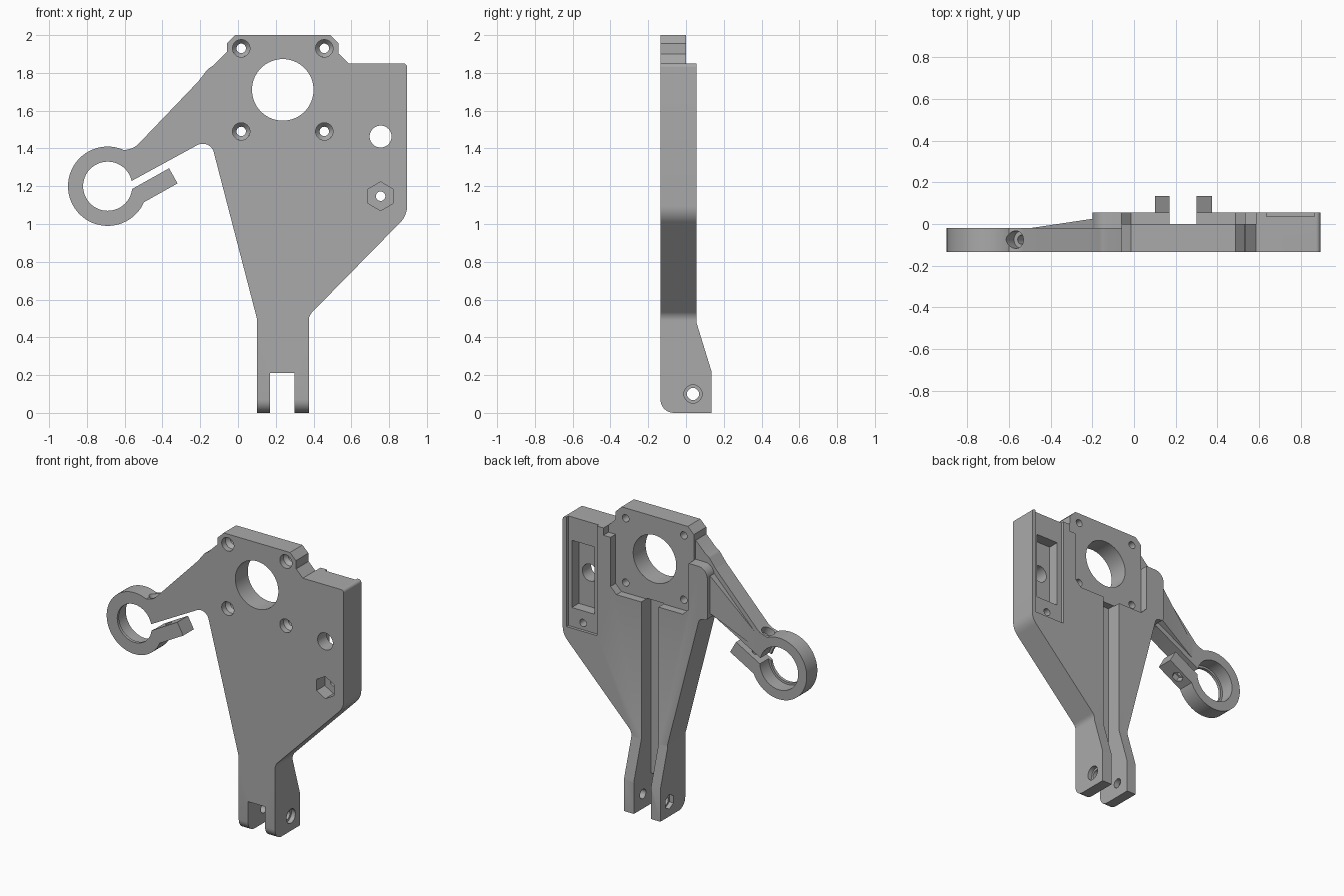
import bpy, bmesh, math
from mathutils import Vector, Matrix

if "Cube" in bpy.data.objects:
    bpy.data.objects.remove(bpy.data.objects["Cube"], do_unlink=True)

FRONT, ARM_BACK, MOTOR_BACK, BACK = -0.135, -0.02, 0.0, 0.055

grey = bpy.data.materials.new("plain grey")
grey.use_nodes = True
grey.diffuse_color = (0.4, 0.4, 0.4, 1)
grey.node_tree.nodes["Principled BSDF"].inputs["Base Color"].default_value = (0.4, 0.4, 0.4, 1)


def rounded(points, steps=8):
    """Outline from (a, b) or (a, b, radius) corners."""
    out = []
    for i, p in enumerate(points):
        here = Vector(p[:2])
        if len(p) == 2:
            out.append(here)
            continue
        u = Vector(points[i - 1][:2]) - here
        v = Vector(points[(i + 1) % len(points)][:2]) - here
        half = u.angle(v) / 2
        reach = min(p[2] / math.tan(half), u.length * 0.49, v.length * 0.49)
        radius = reach * math.tan(half)
        u.normalize()
        v.normalize()
        centre = here + (u + v).normalized() * (radius / math.sin(half))
        start, end = here + u * reach - centre, here + v * reach - centre
        sweep = start.angle(end)
        for k in range(steps + 1):
            t = k / steps
            out.append(centre + (start * math.sin((1 - t) * sweep)
                                 + end * math.sin(t * sweep)) / math.sin(sweep))
    return out


def finish(bm, name):
    bmesh.ops.recalc_face_normals(bm, faces=bm.faces)
    mesh = bpy.data.meshes.new(name)
    bm.to_mesh(mesh)
    bm.free()
    mesh.materials.append(grey)
    ob = bpy.data.objects.new(name, mesh)
    bpy.context.scene.collection.objects.link(ob)
    return ob


def prism(name, points, low, high, place=lambda a, b, d: (a, d, b)):
    """Extrude an outline; high may be a function of the outline point."""
    bm = bmesh.new()
    outline = rounded(points)
    top = high if callable(high) else lambda a, b: high
    near = [bm.verts.new(place(a, b, low)) for a, b in outline]
    far = [bm.verts.new(place(a, b, top(a, b))) for a, b in outline]
    bm.faces.new(near)
    bm.faces.new(far[::-1])
    for i in range(len(near)):
        bm.faces.new((near[i - 1], near[i], far[i], far[i - 1]))
    return finish(bm, name)


def box(name, x0, x1, y0, y1, z0, z1):
    return prism(name, [(x0, z0), (x1, z0), (x1, z1), (x0, z1)], y0, y1)


def rod(name, start, end, r1, r2=None, sides=48, turn=0):
    """Cylinder, cone or hexagonal bar between two points."""
    start, end = Vector(start), Vector(end)
    axis = end - start
    bm = bmesh.new()
    m = (Matrix.Translation((start + end) / 2) @ axis.to_track_quat('Z', 'Y').to_matrix().to_4x4()
         @ Matrix.Rotation(turn, 4, 'Z'))
    bmesh.ops.create_cone(bm, cap_ends=True, segments=sides, radius1=r1,
                          radius2=r1 if r2 is None else r2, depth=axis.length, matrix=m)
    return finish(bm, name)


def bore(x, z, r, y0=-0.3, y1=0.3, r2=None, **kw):
    return rod("bore", (x, y0, z), (x, y1, z), r, r2, **kw)


def combine(target, tool, operation):
    mod = target.modifiers.new(operation.lower(), 'BOOLEAN')
    mod.operation, mod.solver, mod.object = operation, 'EXACT', tool
    bpy.context.view_layer.objects.active = target
    bpy.ops.object.modifier_apply(modifier=mod.name)
    bpy.data.objects.remove(tool, do_unlink=True)


# Main plate with the rounded ear beside the motor seat
bracket = prism("mounting_bracket", [
    (0.1, 0.4), (0.375, 0.4), (0.375, 0.515, 0.06), (0.895, 1.045, 0.12),
    (0.895, 1.85, 0.02), (0.585, 1.85), (0.535, 1.9), (0.4, 1.9), (0.3, 1.78),
    (-0.06, 1.78), (-0.2, 1.78, 0.14), (-0.2, 1.425, 0.02), (-0.14, 1.425, 0.06),
    (0.1, 0.5)], FRONT, BACK)

# Motor seat, a square with clipped corners
MX, MZ, HALF, CLIP = 0.237, 1.71, 0.296, 0.045
seat = [(MX + sx * a, MZ + sz * b * 0.98) for sx, sz, a, b in (
    (1, 1, HALF, HALF - CLIP), (1, 1, HALF - CLIP, HALF),
    (-1, 1, HALF - CLIP, HALF), (-1, 1, HALF, HALF - CLIP),
    (-1, -1, HALF, HALF - CLIP), (-1, -1, HALF - CLIP, HALF),
    (1, -1, HALF - CLIP, HALF), (1, -1, HALF, HALF - CLIP))]
motor_seat = prism("motor_seat", seat, FRONT, MOTOR_BACK)

# Arm, its sloped rib, and the clamp ring with its tab
arm = prism("arm", [
    (0.1, 1.3), (0.1, 1.9), (-0.06, 1.91), (-0.13, 1.84), (-0.16, 1.82, 0.05),
    (-0.21, 1.755, 0.05), (-0.545, 1.405, 0.1), (-0.62, 1.385), (-0.6, 1.208),
    (-0.147, 1.455, 0.07), (-0.107, 1.3)], FRONT, ARM_BACK)
rib = prism("arm_rib", [
    (-0.52, 1.29), (-0.18, 1.475), (-0.12, 1.7), (-0.2, 1.72), (-0.52, 1.39)],
    -0.1, lambda x, z: ARM_BACK + (x + 0.5) * 0.15)
RX, RZ = -0.69, 1.2
ring = rod("clamp_ring", (RX, FRONT, RZ), (RX, ARM_BACK, RZ), 0.21, sides=64)
tab = prism("clamp_tab", [(-0.6, 1.163), (-0.365, 1.295), (-0.32, 1.215), (-0.6, 1.058)],
            FRONT, ARM_BACK)

# Fork foot, thicker at the bottom
foot = prism("fork_foot", [
    (FRONT, 0, 0.07), (0.135, 0), (0.135, 0.22), (BACK, 0.48), (FRONT, 0.48)],
    0.1, 0.375, place=lambda a, b, d: (d, a, b))

for part in (motor_seat, arm, rib, ring, tab, foot):
    combine(bracket, part, 'UNION')

# Motor pocket, notch beside it, and the central back slot with the fork gap
cutters = [
    prism("motor_pocket", seat, MOTOR_BACK, 0.3),
    box("pocket_notch", 0.5, 0.586, MOTOR_BACK, 0.3, 1.8, 2.1),
    box("back_slot", 0.17, 0.3, -0.05, 0.3, -0.1, 1.425),
    box("fork_gap", 0.17, 0.3, -0.3, 0.3, -0.1, 0.21),
    bore(MX, MZ, 0.163, sides=64),
]

# Countersunk motor screw holes
for sx in (-1, 1):
    for sz in (-1, 1):
        x, z = MX + sx * 0.22, MZ + sz * 0.22
        cutters += [bore(x, z, 0.025), bore(x, z, 0.046, -0.2, -0.095),
                    bore(x, z, 0.046, -0.0951, -0.07, 0.025)]

# Switch tray, its deep pocket, and the two fixing holes
cutters += [
    box("switch_tray", 0.636, 0.866, 0.035, 0.3, 1.1, 2.0),
    box("switch_pocket", 0.67, 0.84, -0.04, 0.3, 1.23, 1.69),
    bore(0.755, 1.463, 0.058),
    bore(0.755, 1.147, 0.025),
    bore(0.755, 1.147, 0.076, -0.3, -0.045, sides=6, turn=0),
]

# Clamp bore, slit and cross screw with nut trap
out = Vector((-0.5, 0, 0.866))
mid = Vector((-0.45, -0.075, 1.195))
cutters += [
    bore(RX, RZ, 0.13, sides=64),
    bore(RX, RZ, 0.145, -0.115, 0.1, sides=64),
    prism("clamp_slit", [(-0.62, 1.152), (-0.36, 1.298), (-0.38, 1.328), (-0.62, 1.197)],
          -0.3, 0.3),
    rod("clamp_screw", mid - out * 0.2, mid + out * 0.3, 0.022, sides=24),
    rod("screw_head", mid + out * 0.18, mid + out * 0.4, 0.042, sides=32),
    rod("nut_trap", mid - out * 0.2, mid - out * 0.005, 0.038, sides=6),
]

# Fork axle hole, countersunk on one side with a nut trap on the other
cutters += [
    rod("axle", (0, 0.037, 0.1), (0.5, 0.037, 0.1), 0.032),
    rod("axle_head", (0.345, 0.037, 0.1), (0.5, 0.037, 0.1), 0.048),
    rod("axle_nut", (0, 0.037, 0.1), (0.13, 0.037, 0.1), 0.05, sides=6),
]

for cutter in cutters:
    combine(bracket, cutter, 'DIFFERENCE')

# Smooth the curved walls, keep the edges crisp
bpy.ops.object.select_all(action='DESELECT')
bracket.select_set(True)
bpy.context.view_layer.objects.active = bracket
bpy.ops.object.shade_smooth_by_angle(angle=math.radians(30))
